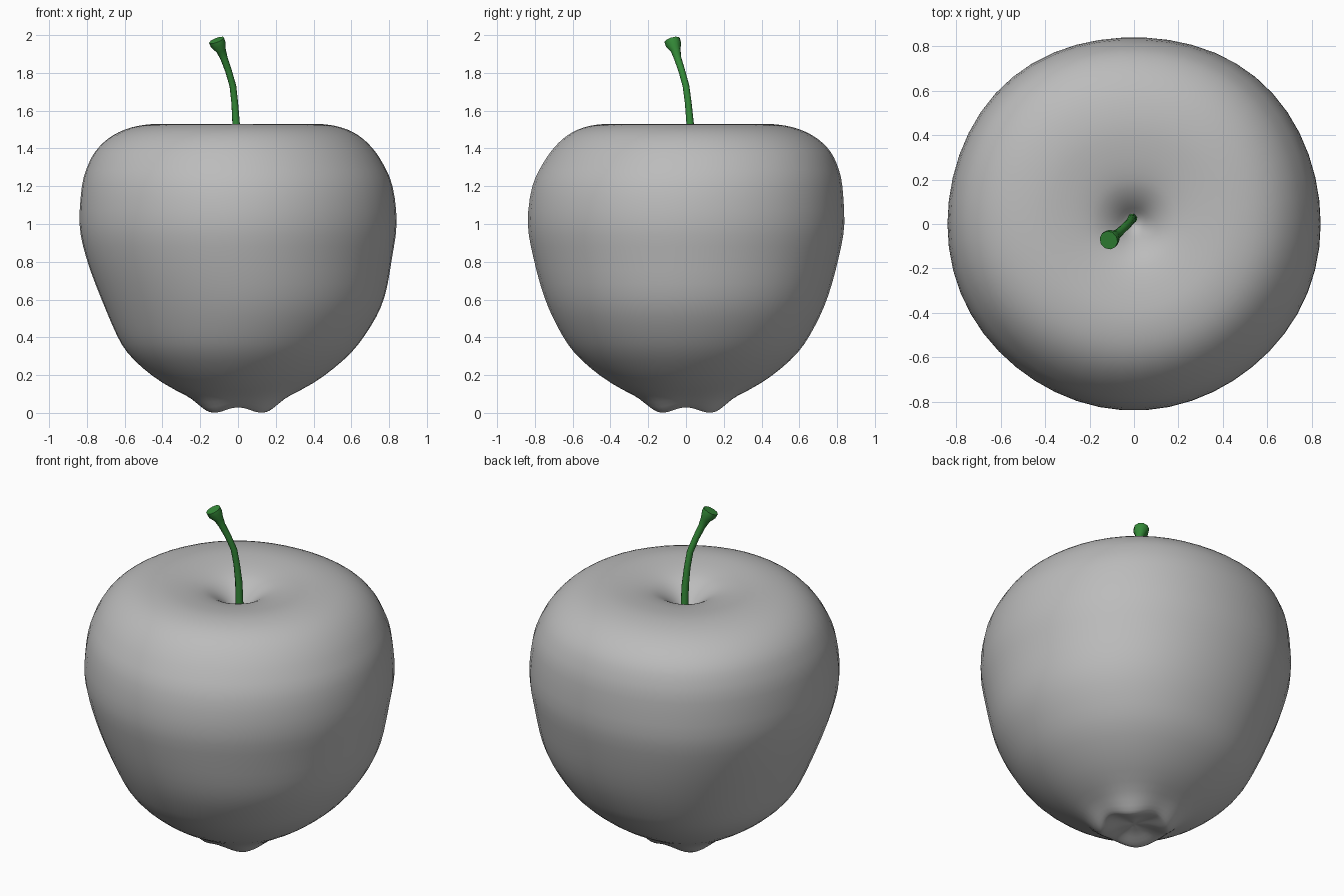
import bpy, bmesh, math
from mathutils import Vector

cube = bpy.data.objects.get("Cube")
if cube:
    bpy.data.objects.remove(cube, do_unlink=True)


def material(name, rgb):
    m = bpy.data.materials.new(name)
    m.use_nodes = True
    m.diffuse_color = (*rgb, 1)
    m.node_tree.nodes["Principled BSDF"].inputs["Base Color"].default_value = (*rgb, 1)
    return m


def smooth_path(pts, steps):
    """Catmull-Rom curve through the points."""
    p = [Vector(q) for q in pts]
    p = [2 * p[0] - p[1]] + p + [2 * p[-1] - p[-2]]
    out = []
    for a, b, c, d in zip(p, p[1:], p[2:], p[3:]):
        for i in range(steps):
            t = i / steps
            out.append(0.5 * (2 * b + (c - a) * t + (2 * a - 5 * b + 4 * c - d) * t * t
                              + (3 * b - a - 3 * c + d) * t ** 3))
    return out + [p[-2]]


def finish(obj, mat, angle):
    obj.data.materials.append(mat)
    bpy.ops.object.select_all(action="DESELECT")
    obj.select_set(True)
    bpy.context.view_layer.objects.active = obj
    bpy.ops.object.shade_smooth_by_angle(angle=math.radians(angle))


def bump(value, centre, width):
    return math.exp(-((value - centre) / width) ** 2)


def fruit_point(r, z, a):
    """A point on the slightly lopsided fruit at profile (r, z) and angle a."""
    # broader toward the back diagonals
    diagonal = (1 - math.cos(4 * a)) / 2
    radius = r * (1.005 + diagonal * (0.008 + 0.018 * math.sin(a)))
    # belly leans to one side, shoulder leans the other way
    belly = bump(z, 0.55, 0.22) * r
    shoulder = bump(z, 1.45, 0.2) * r * r
    x = radius * math.cos(a) + 0.035 * belly - 0.03 * shoulder
    y = radius * math.sin(a) + 0.05 * shoulder
    # four soft lobes around the blossom end
    if z < 0.3:
        z += 0.028 * (1 + math.cos(4 * a)) / 2 * bump(r, 0.18, 0.1)
    return x, y, max(0, z)


grey = material("skin grey", (0.5, 0.5, 0.5))
green = material("stem green", (0.035, 0.26, 0.04))

# Fruit body: lathed profile (radius, height) from the blossom end to the stem hollow
profile = [(0, .045), (.08, .03), (.16, .003), (.20, .012), (.28, .085), (.45, .195),
           (.59, .32), (.68, .46), (.75, .62), (.805, .82), (.835, 1.0), (.818, 1.2),
           (.775, 1.32), (.72, 1.405), (.645, 1.47), (.55, 1.512), (.43, 1.53), (.3, 1.521),
           (.2, 1.5), (.14, 1.473), (.09, 1.435), (.04, 1.385), (0, 1.365)]
SIDES = 50
bm = bmesh.new()
rings = []
for r, z in smooth_path(profile, 3):
    if r < 0.001:
        rings.append([bm.verts.new((0, 0, z))] * SIDES)
    else:
        rings.append([bm.verts.new(fruit_point(r, z, math.tau * i / SIDES))
                      for i in range(SIDES)])
for low, high in zip(rings, rings[1:]):
    for i in range(SIDES):
        j = (i + 1) % SIDES
        bm.faces.new(list(dict.fromkeys((low[i], low[j], high[j], high[i]))))
bmesh.ops.recalc_face_normals(bm, faces=bm.faces)
mesh = bpy.data.meshes.new("fruit_body")
bm.to_mesh(mesh)
bm.free()
body = bpy.data.objects.new("fruit_body", mesh)
bpy.context.collection.objects.link(body)
finish(body, grey, 50)

# Stem: bent tapering tube with a flared tip (x, y, z, radius)
path = [(-.007, .025, 1.36, .022), (-.010, .022, 1.53, .020), (-.017, .012, 1.64, .018),
        (-.027, .000, 1.73, .018), (-.050, -.022, 1.81, .018), (-.075, -.045, 1.88, .020),
        (-.090, -.055, 1.92, .027), (-.105, -.066, 1.95, .042), (-.114, -.073, 1.973, .043)]
curve = bpy.data.curves.new("stem", "CURVE")
curve.dimensions = "3D"
curve.bevel_depth = 1
curve.bevel_resolution = 3
curve.use_fill_caps = True
spline = curve.splines.new("POLY")
spline.points.add(len(path) - 1)
for point, (x, y, z, r) in zip(spline.points, path):
    point.co = (x, y, z, 1)
    point.radius = r
stem = bpy.data.objects.new("stem", curve)
bpy.context.collection.objects.link(stem)
bpy.ops.object.select_all(action="DESELECT")
stem.select_set(True)
bpy.context.view_layer.objects.active = stem
bpy.ops.object.convert(target="MESH")
finish(bpy.context.view_layer.objects.active, green, 50)
